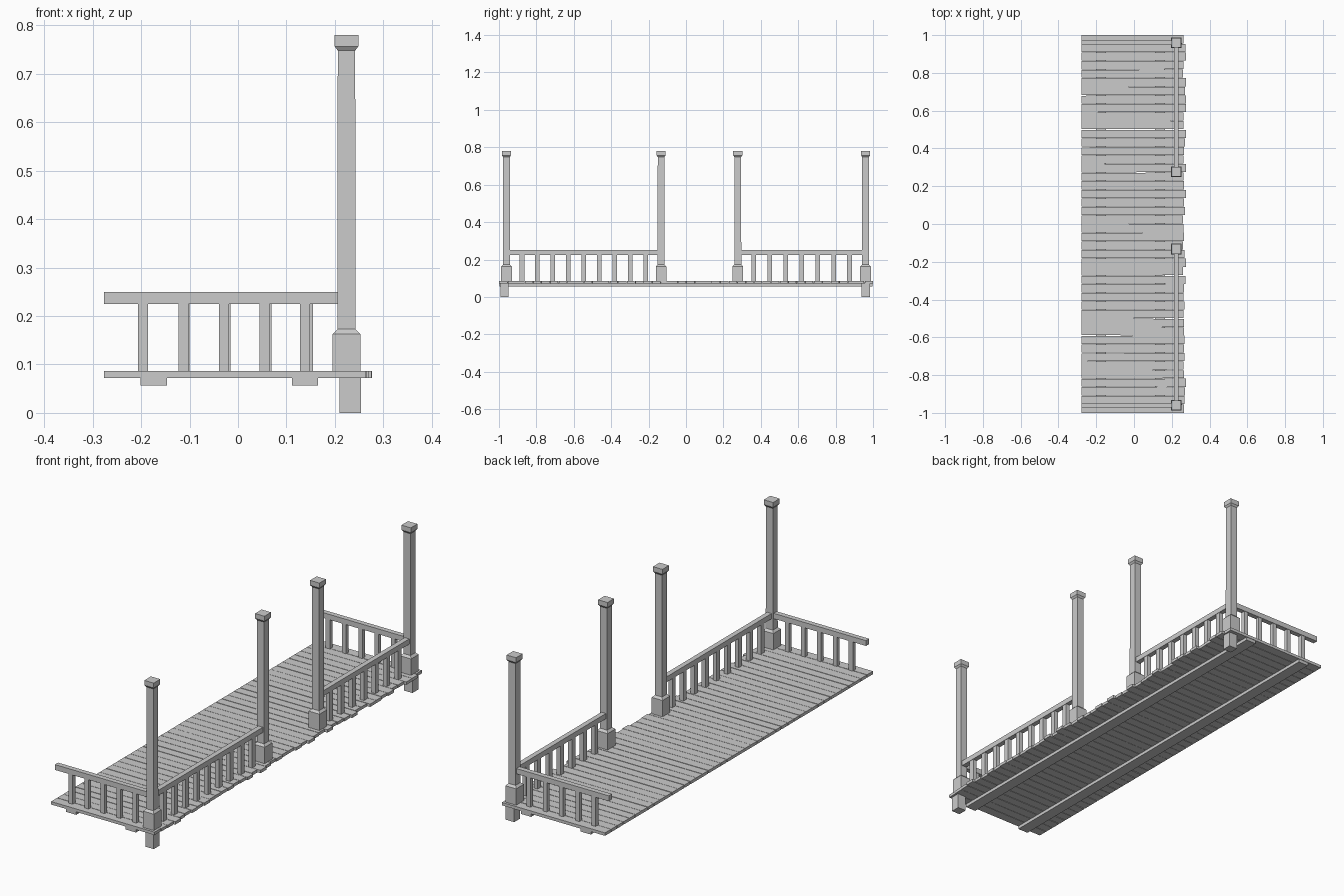
import bpy, bmesh, random

if "Cube" in bpy.data.objects:
    bpy.data.objects.remove(bpy.data.objects["Cube"])

random.seed(4)


def finish(name, bm):
    bmesh.ops.recalc_face_normals(bm, faces=bm.faces)
    me = bpy.data.meshes.new(name)
    bm.to_mesh(me)
    bm.free()
    ob = bpy.data.objects.new(name, me)
    bpy.context.collection.objects.link(ob)
    return ob


def loft(bm, rings):
    """Join four-cornered rings into a closed solid."""
    loops = [[bm.verts.new(p) for p in r] for r in rings]
    for a, b in zip(loops, loops[1:]):
        for i in range(4):
            j = (i + 1) % 4
            bm.faces.new((a[i], a[j], b[j], b[i]))
    bm.faces.new(loops[0][::-1])
    bm.faces.new(loops[-1])


def square(x, y, h, z):
    return [(x - h, y - h, z), (x + h, y - h, z), (x + h, y + h, z), (x - h, y + h, z)]


def box(bm, x0, x1, y0, y1, z0, z1):
    loft(bm, [[(x0, y0, z), (x1, y0, z), (x1, y1, z), (x0, y1, z)] for z in (z0, z1)])


DECK_LOW, DECK_TOP = 0.072, 0.086
RAIL_LOW, RAIL_TOP = 0.225, 0.250
POST_X = 0.224
POST_YS = (-0.96, -0.133, 0.277, 0.96)

# Deck planks: straight inner edge, uneven outer ends, slightly tapered gaps
bm = bmesh.new()
count = 44
pitch = 2 / count
for i in range(count):
    y0, y1 = -1 + i * pitch, -1 + (i + 1) * pitch
    end = random.uniform(0.260, 0.277)
    g = [random.uniform(0.0003, 0.0035 if i % 3 == 0 else 0.0012) for _ in range(2)]
    e = [random.uniform(0.0003, 0.002) for _ in range(2)]
    lo = 0 if i == 0 else 1
    hi = 0 if i == count - 1 else 1
    outline = [(-0.277, y0 + g[0] * lo), (end, y0 + e[0] * lo),
               (end, y1 - e[1] * hi), (-0.277, y1 - g[1] * hi)]
    loft(bm, [[(x, y, z) for x, y in outline] for z in (DECK_LOW, DECK_TOP)])
finish("deck_planks", bm)

# Two long joists under the deck
for side, x in (("inner", -0.174), ("outer", 0.138)):
    bm = bmesh.new()
    box(bm, x - 0.027, x + 0.027, -0.998, 0.998, 0.057, DECK_LOW)
    finish(side + "_joist", bm)

# Posts: flared base, shaft, square cap
profile = [(0.0285, DECK_LOW + 0.004), (0.0285, 0.163), (0.0185, 0.173), (0.0180, 0.748),
           (0.0245, 0.757), (0.0245, 0.780)]
for n, y in enumerate(POST_YS):
    bm = bmesh.new()
    loft(bm, [square(POST_X, y, h, z) for h, z in profile])
    finish(f"post_{n + 1}", bm)

# Ground feet below the corner posts
for name, y in (("front_foot", -0.970), ("back_foot", 0.961)):
    bm = bmesh.new()
    loft(bm, [square(0.232, y, 0.022, z) for z in (0, DECK_LOW + 0.002)])
    finish(name, bm)

# Side railings between pairs of posts
for name, ya, yb, n in (("front_side", POST_YS[0], POST_YS[1], 9),
                        ("back_side", POST_YS[2], POST_YS[3], 7)):
    bm = bmesh.new()
    box(bm, POST_X - 0.012, POST_X + 0.012, ya, yb, RAIL_LOW, RAIL_TOP)
    finish(name + "_rail", bm)
    bm = bmesh.new()
    for k in range(1, n + 1):
        y = ya + (yb - ya) * k / (n + 1)
        box(bm, POST_X - 0.010, POST_X + 0.010, y - 0.0125, y + 0.0125, 0.073, RAIL_LOW)
    finish(name + "_balusters", bm)

# End railings from the corner posts to the inner edge
for name, y, step in (("front_end", -0.96, 0.0835), ("back_end", 0.96, 0.085)):
    bm = bmesh.new()
    box(bm, -0.277, POST_X, y - 0.012, y + 0.012, RAIL_LOW, RAIL_TOP)
    finish(name + "_rail", bm)
    bm = bmesh.new()
    for k in range(5):
        x = -0.196 + step * k
        box(bm, x - 0.0105, x + 0.0105, y - 0.010, y + 0.010, DECK_LOW + 0.002, RAIL_LOW)
    finish(name + "_balusters", bm)
